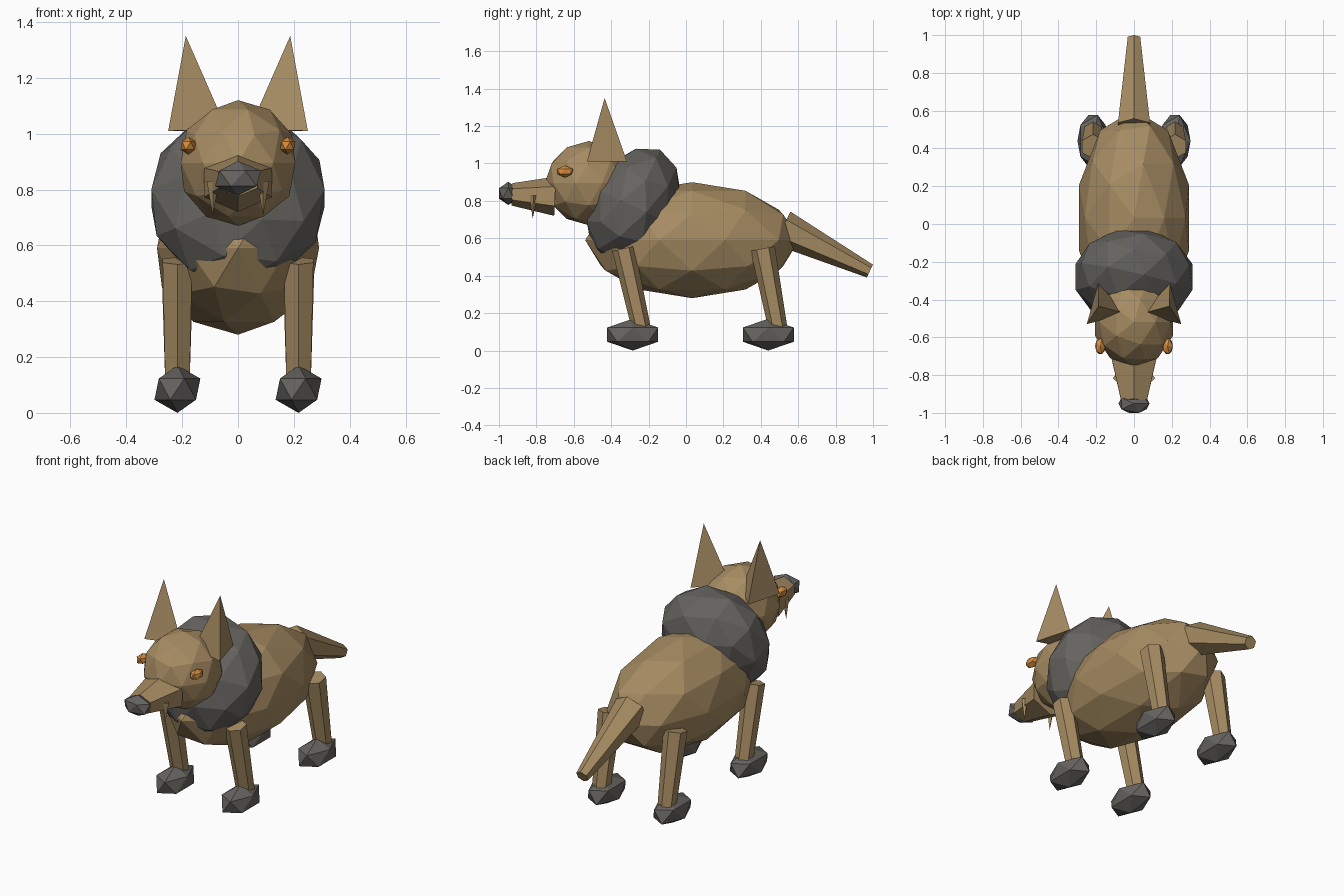
import bpy, bmesh, math
from mathutils import Matrix, Vector

if "Cube" in bpy.data.objects:
    bpy.data.objects.remove(bpy.data.objects["Cube"])


def material(name, rgb):
    m = bpy.data.materials.new(name)
    m.diffuse_color = (*rgb, 1.0)
    m.use_nodes = True
    m.node_tree.nodes["Principled BSDF"].inputs["Base Color"].default_value = m.diffuse_color
    return m


TAN = material("tan_fur", (0.38, 0.26, 0.122))
GREY = material("dark_grey_fur", (0.133, 0.127, 0.117))
ORANGE = material("orange_eye", (0.68, 0.27, 0.05))


def finish(bm, name, mat):
    bmesh.ops.recalc_face_normals(bm, faces=bm.faces)
    mesh = bpy.data.meshes.new(name)
    bm.to_mesh(mesh)
    bm.free()
    mesh.materials.append(mat)
    ob = bpy.data.objects.new(name, mesh)
    bpy.context.collection.objects.link(ob)
    return ob


def ball(name, mat, center, radii, sub=2, tilt=0.0):
    """Faceted ellipsoid, tilted about x."""
    bm = bmesh.new()
    bmesh.ops.create_icosphere(bm, subdivisions=sub, radius=1.0)
    bm.transform(Matrix.Translation(center)
                 @ Matrix.Rotation(math.radians(tilt), 4, 'X')
                 @ Matrix.Diagonal((*radii, 1.0)))
    return finish(bm, name, mat)


def taper(name, mat, start, end, r1, r2, sides=6, flat=1.0):
    """Tapered prism between two points that share the same x."""
    a, b = Vector(start), Vector(end)
    d = b - a
    bm = bmesh.new()
    bmesh.ops.create_cone(bm, cap_ends=True, segments=sides,
                          radius1=r1, radius2=r2, depth=d.length)
    bm.transform(Matrix.Translation((a + b) / 2)
                 @ Matrix.Rotation(math.atan2(-d.y, d.z), 4, 'X')
                 @ Matrix.Diagonal((1, flat, 1, 1)))
    return finish(bm, name, mat)


def ear(name, s):
    """Three-sided pyramid ear."""
    bm = bmesh.new()
    pts = [(-0.25, -0.53, 1.01), (-0.04, -0.475, 1.015),
           (-0.19, -0.315, 1.01), (-0.187, -0.435, 1.35)]
    v = [bm.verts.new((-s * x, y, z)) for x, y, z in pts]
    for f in ((0, 1, 2), (0, 1, 3), (1, 2, 3), (2, 0, 3)):
        bm.faces.new([v[i] for i in f])
    return finish(bm, name, TAN)


# Body, mane and head
ball("body", TAN, (0, 0.033, 0.59), (0.305, 0.572, 0.31))
ball("mane", GREY, (0, -0.28, 0.77), (0.326, 0.24, 0.335), tilt=-25)
ball("head", TAN, (0, -0.52, 0.895), (0.216, 0.235, 0.225))

# Muzzle and nose
taper("snout", TAN, (0, -0.70, 0.825), (0, -0.93, 0.835), 0.14, 0.08, flat=0.75)
ball("nose", GREY, (0, -0.95, 0.84), (0.092, 0.059, 0.062), sub=1)

# Tail
taper("tail", TAN, (0, 0.515, 0.655), (0, 0.983, 0.425), 0.098, 0.038)

# Paired parts
for side, s in (("left", -1), ("right", 1)):
    ear(side + "_ear", s)
    ball(side + "_eye", ORANGE, (s * 0.178, -0.647, 0.957),
         (0.031, 0.049, 0.032), sub=1)
    taper(side + "_fang", TAN, (s * 0.09, -0.815, 0.83),
          (s * 0.09, -0.82, 0.705), 0.022, 0.0, sides=4)
    for end, top, low, r, foot_y in (
            ("front", -0.335, -0.235, 0.061, -0.285),
            ("hind", 0.41, 0.495, 0.066, 0.44)):
        taper(f"{end}_{side}_leg", TAN, (s * 0.217, top, 0.545),
              (s * 0.217, low, 0.10), r, 0.05)
        ball(f"{end}_{side}_foot", GREY, (s * 0.217, foot_y, 0.085),
             (0.092, 0.16, 0.085), sub=1)
